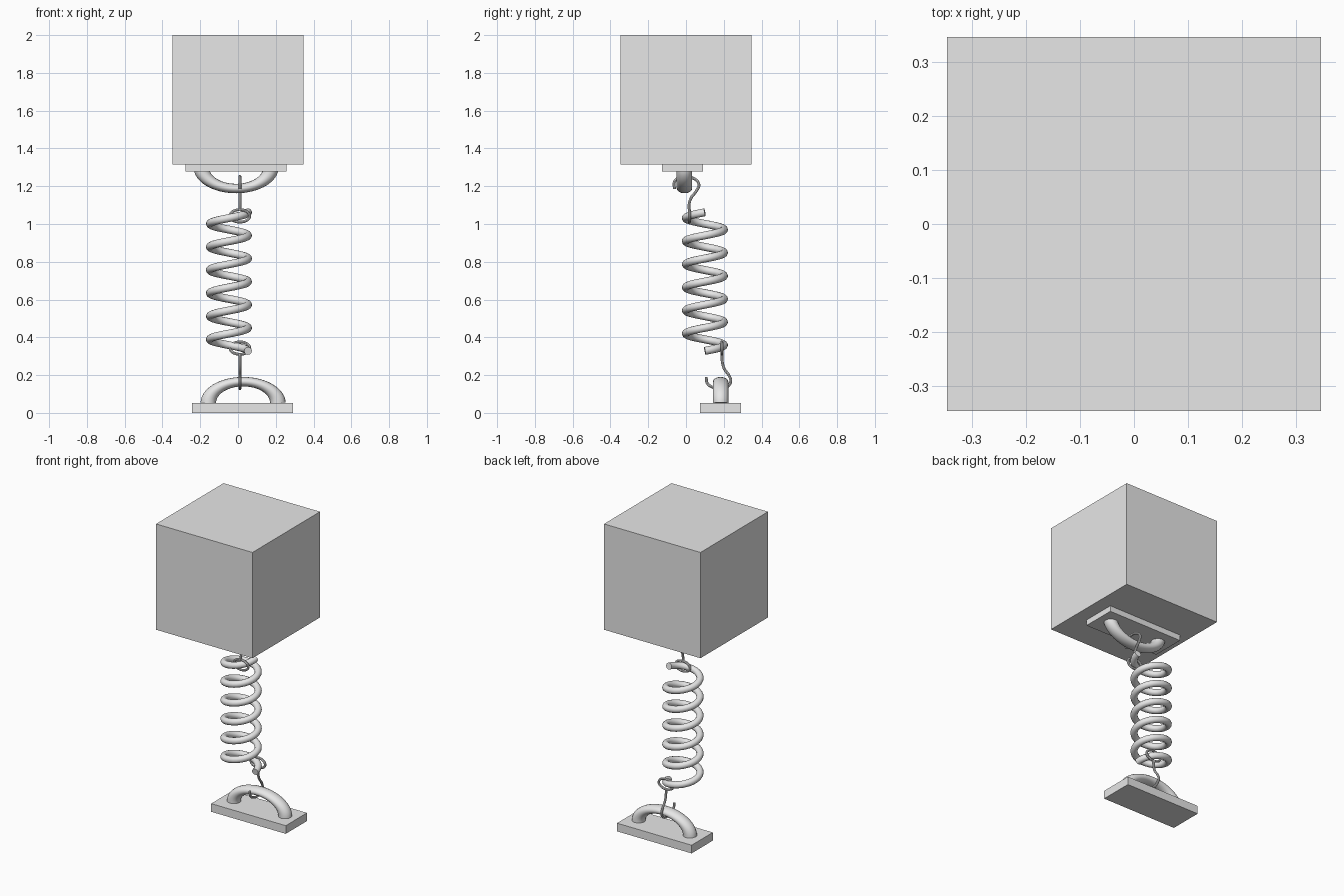
import bpy, math
from math import sin, cos, pi

if "Cube" in bpy.data.objects:
    bpy.data.objects.remove(bpy.data.objects["Cube"])

grey = bpy.data.materials.new("light grey")
grey.diffuse_color = (0.8, 0.8, 0.8, 1)
grey.use_nodes = True
grey.node_tree.nodes["Principled BSDF"].inputs["Base Color"].default_value = grey.diffuse_color


def box(name, lo, hi):
    bpy.ops.mesh.primitive_cube_add(size=1, location=[(a + b) / 2 for a, b in zip(lo, hi)])
    ob = bpy.context.object
    ob.name = name
    ob.scale = [b - a for a, b in zip(lo, hi)]
    bpy.ops.object.transform_apply(location=False, rotation=False, scale=True)
    ob.data.materials.append(grey)
    return ob


def tube(name, points, radius, closed=False, smooth_path=False, sides=4, loc=(0, 0, 0), zscale=1):
    """Round wire swept along a path, turned into a smooth mesh."""
    cu = bpy.data.curves.new(name, 'CURVE')
    cu.dimensions = '3D'
    cu.bevel_depth = radius
    cu.bevel_resolution = sides
    cu.use_fill_caps = True
    if smooth_path:
        sp = cu.splines.new('BEZIER')
        sp.bezier_points.add(len(points) - 1)
        for bp, p in zip(sp.bezier_points, points):
            bp.co = p
            bp.handle_left_type = bp.handle_right_type = 'AUTO'
        sp.resolution_u = 6
    else:
        sp = cu.splines.new('POLY')
        sp.points.add(len(points) - 1)
        for bp, p in zip(sp.points, points):
            bp.co = (*p, 1)
    sp.use_cyclic_u = closed
    ob = bpy.data.objects.new(name, cu)
    bpy.context.collection.objects.link(ob)
    ob.location = loc
    ob.scale = (1, 1, zscale)
    bpy.ops.object.select_all(action='DESELECT')
    ob.select_set(True)
    bpy.context.view_layer.objects.active = ob
    bpy.ops.object.convert(target='MESH')
    ob = bpy.context.object
    ob.name = name
    bpy.ops.object.transform_apply(location=False, rotation=False, scale=True)
    ob.data.materials.clear()
    ob.data.materials.append(grey)
    bpy.ops.object.shade_smooth_by_angle(angle=math.radians(40))
    return ob


# Heavy block and the two mounting plates
box("block", (-0.346, -0.346, 1.314), (0.346, 0.346, 2.0))
box("upper_plate", (-0.278, -0.128, 1.277), (0.257, 0.09, 1.32))
box("lower_plate", (-0.244, 0.074, 0.0), (0.291, 0.291, 0.053))

# Flattened half-ring handles
for name, loc, d in (("upper_handle", (-0.01, -0.008, 1.30), -1),
                     ("lower_handle", (0.027, 0.183, 0.053), 1)):
    arc = [(0.184 * cos(pi * i / 32), 0, d * 0.184 * sin(pi * i / 32)) for i in range(33)]
    tube(name, arc, 0.041, sides=6, loc=loc, zscale=0.61)

# Coil spring, six turns
turns, n = 6, 32
coil = [(-0.048 + 0.101 * cos(2 * pi * i / n), 0.10 + 0.101 * sin(2 * pi * i / n),
         0.328 + 0.734 * i / (turns * n)) for i in range(turns * n + 1)]
tube("spring", coil, 0.021)

# Wire hooks (y, z paths) and the eyes that loop round the spring ends
WIRE, X = 0.0075, 0.01
upper = [(0.018, 1.07), (0.016, 1.10), (0.028, 1.14), (0.055, 1.175), (0.068, 1.212),
         (0.035, 1.244), (-0.008, 1.252), (-0.042, 1.244), (-0.063, 1.218), (-0.06, 1.185)]
lower = [(0.19, 0.315), (0.192, 0.27), (0.202, 0.235), (0.228, 0.197), (0.237, 0.167),
         (0.22, 0.14), (0.183, 0.128), (0.14, 0.136), (0.112, 0.158), (0.107, 0.19)]
for side, path, ey, ez in (("upper", upper, 0.018, 1.043), ("lower", lower, 0.19, 0.343)):
    tube(side + "_hook", [(X, y, z) for y, z in path], WIRE, smooth_path=True, sides=2)
    eye = [(X + 0.052 * cos(2 * pi * i / 32), ey, ez + 0.033 * sin(2 * pi * i / 32))
           for i in range(32)]
    tube(side + "_hook_eye", eye, WIRE, closed=True, sides=2)
